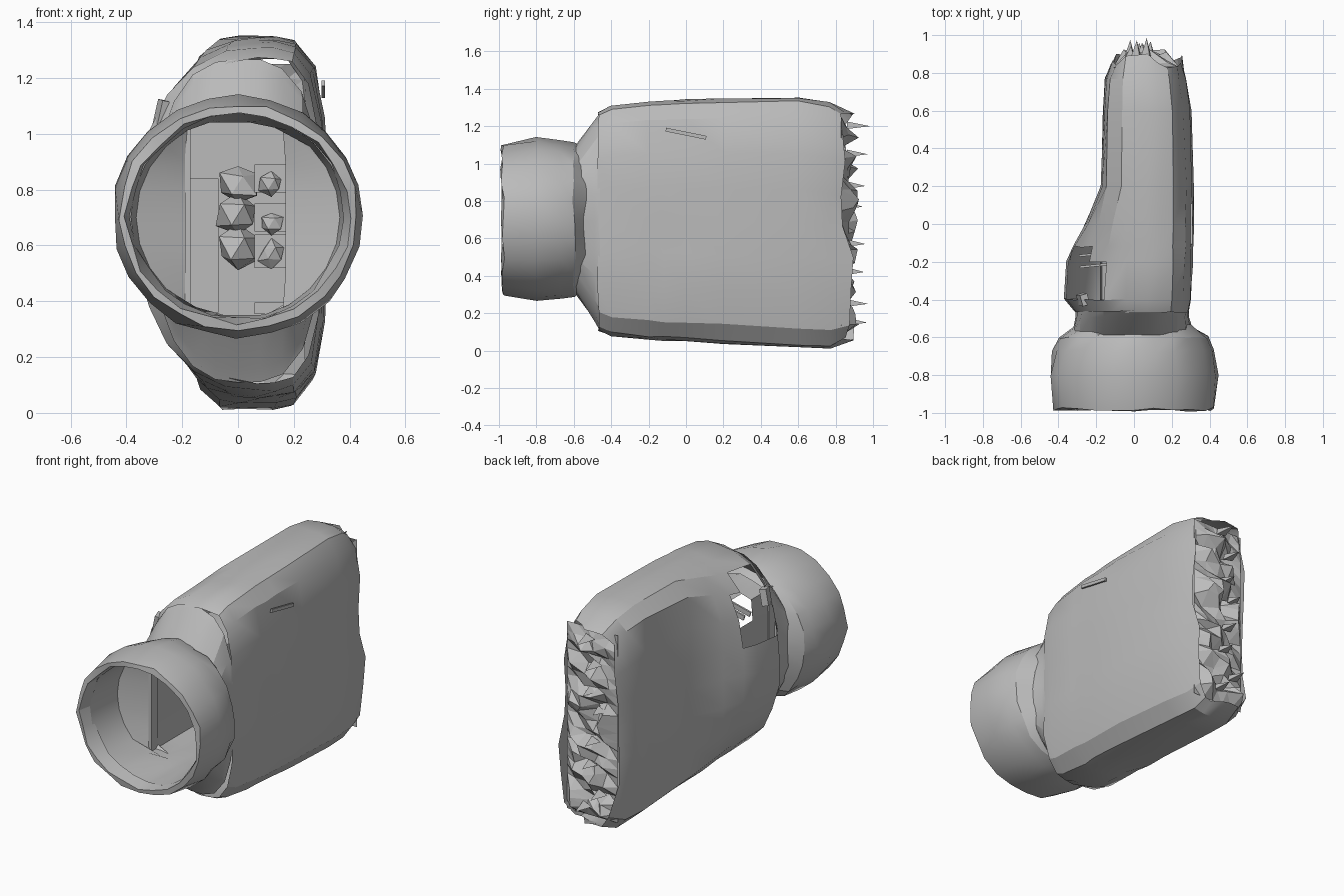
import bpy, bmesh, math, random
from mathutils import Vector, Euler

random.seed(4)
if "Cube" in bpy.data.objects:
    bpy.data.objects.remove(bpy.data.objects["Cube"], do_unlink=True)

GREY = bpy.data.materials.new("plain grey")
GREY.use_nodes = True
GREY.diffuse_color = (0.5, 0.5, 0.5, 1)
GREY.node_tree.nodes["Principled BSDF"].inputs["Base Color"].default_value = (0.5, 0.5, 0.5, 1)
SIDES = 24


def finish(name, bm, smooth=True):
    mesh = bpy.data.meshes.new(name)
    bm.to_mesh(mesh)
    bm.free()
    mesh.materials.append(GREY)
    obj = bpy.data.objects.new(name, mesh)
    bpy.context.collection.objects.link(obj)
    if smooth:
        bpy.ops.object.select_all(action="DESELECT")
        obj.select_set(True)
        bpy.context.view_layer.objects.active = obj
        bpy.ops.object.shade_smooth_by_angle(angle=math.radians(25))
    return obj


def section(y, left, right, low, high, power_left=2, power_right=2, mid=0):
    """Rounded cross-section whose two halves may differ in width and squareness."""
    points = []
    for i in range(SIDES):
        a = 2 * math.pi * i / SIDES
        c, s = math.cos(a), math.sin(a)
        n = power_right if c > 0 else power_left
        r = (abs(c) ** n + abs(s) ** n) ** (-1 / n)
        half = right - mid if c > 0 else mid - left
        points.append(Vector((mid + c * r * half, y, (low + high) / 2 + s * r * (high - low) / 2)))
    return points


def loft(name, sections, jitter=0.0, cap_end=False, hole=None):
    bm = bmesh.new()
    rings = []
    for points in sections:
        rings.append([bm.verts.new(p + Vector([random.uniform(-jitter, jitter) for _ in range(3)]))
                      for p in points])
    for a, b in zip(rings, rings[1:]):
        for i in range(SIDES):
            j = (i + 1) % SIDES
            bm.faces.new((a[i], a[j], b[j], b[i]))
    if cap_end:
        bm.faces.new(rings[-1])
    if hole:
        gone = [f for f in bm.faces if hole(f.calc_center_median())]
        bmesh.ops.delete(bm, geom=gone, context="FACES")
    return finish(name, bm)


def side_hole(p):
    return p.x < -0.1 and -0.41 < p.y < -0.11 and 0.88 < p.z < 1.2


# Flat upright body, flaring to one side near the front, with a torn rear edge
body_profile = [
    (0.77, -0.15, 0.275, 0.01, 1.325, 6),
    (0.60, -0.16, 0.30, 0.015, 1.35, 6),
    (0.20, -0.175, 0.315, 0.035, 1.345, 5),
    (0.00, -0.26, 0.315, 0.05, 1.34, 3.0),
    (-0.12, -0.32, 0.31, 0.055, 1.335, 2.3),
    (-0.20, -0.355, 0.31, 0.06, 1.33, 2.2),
    (-0.40, -0.37, 0.30, 0.08, 1.31, 2.2),
    (-0.47, -0.31, 0.29, 0.11, 1.27, 2.3),
]
rear_edge = section(0.85, -0.12, 0.25, 0.06, 1.27, 5, 5, 0.07)
for point in rear_edge:
    point.y += random.uniform(-0.03, 0.06)
loft("body", [rear_edge] + [section(y, l, r, b, t, n, 4, 0.07) for y, l, r, b, t, n in body_profile],
     0.005, hole=side_hole)

# Neck joining the body to the round front
loft("neck", [section(-0.46, -0.31, 0.29, 0.11, 1.27, 2.3, 3),
              section(-0.49, -0.31, 0.29, 0.16, 1.23, 2.3, 3),
              section(-0.59, -0.33, 0.32, 0.30, 1.10)], 0.004)

# Round front collar with an open mouth
loft("front_collar", [section(-0.54, -0.31, 0.31, 0.32, 1.08),
                      section(-0.60, -0.40, 0.40, 0.295, 1.105),
                      section(-0.67, -0.425, 0.425, 0.285, 1.115),
                      section(-0.80, -0.45, 0.45, 0.27, 1.135),
                      section(-0.98, -0.43, 0.43, 0.295, 1.105),
                      section(-0.985, -0.40, 0.40, 0.325, 1.08),
                      section(-0.90, -0.38, 0.38, 0.335, 1.07)], 0.01)

# Mouth wall, inner plate and square tunnel behind it
loft("inner_tunnel", [section(-0.91, -0.385, 0.385, 0.33, 1.075),
                      section(-0.67, -0.365, 0.365, 0.34, 1.06),
                      section(-0.60, -0.18, 0.17, 0.35, 1.04, 12, 12),
                      section(-0.40, -0.18, 0.17, 0.35, 1.04, 12, 12),
                      section(-0.14, -0.18, 0.17, 0.35, 1.04, 12, 12),
                      section(-0.05, -0.18, 0.17, 0.35, 1.04, 12, 12)],
     cap_end=True, hole=side_hole)


def block(name, centre, size, turn=(0, 0, 0)):
    bm = bmesh.new()
    bmesh.ops.create_cube(bm, size=1)
    bmesh.ops.scale(bm, vec=size, verts=bm.verts)
    bmesh.ops.rotate(bm, matrix=Euler(turn).to_matrix(), verts=bm.verts)
    bmesh.ops.translate(bm, vec=centre, verts=bm.verts)
    return finish(name, bm, False)


def rock(name, centre, size):
    bm = bmesh.new()
    bmesh.ops.create_icosphere(bm, subdivisions=1, radius=1)
    for v in bm.verts:
        v.co *= random.uniform(0.7, 1.15)
    bmesh.ops.scale(bm, vec=size, verts=bm.verts)
    bmesh.ops.translate(bm, vec=centre, verts=bm.verts)
    return finish(name, bm, False)


# Pieces inside the tunnel
block("inner_post", (-0.18, -0.58, 0.695), (0.02, 0.06, 0.69))
block("inner_panel", (-0.12, -0.08, 0.60), (0.1, 0.06, 0.48))
for z, h in ((0.84, 0.1), (0.70, 0.1), (0.58, 0.12), (0.375, 0.04)):
    block("inner_ledge", (0.115, -0.25, z), (0.11, 0.3, h))
for z in (0.82, 0.71, 0.59):
    rock("inner_lump", (0.0, -0.25, z), (0.085, 0.1, 0.085))
for z in (0.82, 0.68, 0.57):
    rock("inner_chip", (0.12, -0.40, z), (0.05, 0.04, 0.05))

# Slats and flap around the side opening
for y in (-0.16, -0.22):
    block("side_slat", (-0.21, y, 1.05), (0.16, 0.012, 0.03), (0, -0.3, 0.1))
block("side_flap", (-0.27, -0.40, 1.07), (0.04, 0.06, 0.1), (0.1, 0.2, 0.3))

# Ragged back surface
bm = bmesh.new()
columns, rows = 6, 22
grid = []
for j in range(rows):
    z = 0.08 + 1.17 * j / (rows - 1)
    line = []
    for i in range(columns):
        edge = i in (0, columns - 1) or j in (0, rows - 1)
        x = -0.11 + 0.35 * i / (columns - 1)
        y = 0.83 if edge else random.uniform(0.80, 0.93)
        wobble = 0.0 if edge else 0.018
        line.append(bm.verts.new((x + random.uniform(-wobble, wobble), y,
                                  z + random.uniform(-wobble, wobble))))
    grid.append(line)
for j in range(rows - 1):
    for i in range(columns - 1):
        a, b, c, d = grid[j][i], grid[j][i + 1], grid[j + 1][i + 1], grid[j + 1][i]
        bm.faces.new((a, c, b))
        bm.faces.new((a, d, c))
finish("ragged_back", bm, False)

# Thin shards sticking out of the back
bm = bmesh.new()
for z in (0.15, 0.25, 0.42, 0.57, 0.77, 0.88, 1.05, 1.20):
    tip = Vector((random.uniform(-0.08, 0.09), random.uniform(0.94, 1.0), z))
    base = [bm.verts.new((tip.x + dx, 0.86, z + dz))
            for dx, dz in ((-0.04, 0), (0.03, -0.015), (0.02, 0.025))]
    top = bm.verts.new(tip)
    for i in range(3):
        bm.faces.new((base[i], base[(i + 1) % 3], top))
bmesh.ops.recalc_face_normals(bm, faces=bm.faces)
finish("back_shards", bm, False)

# Small sliver on the flat side
block("side_fin", (0.305, 0.0, 1.16), (0.012, 0.22, 0.02), (-0.2, 0, 0))
